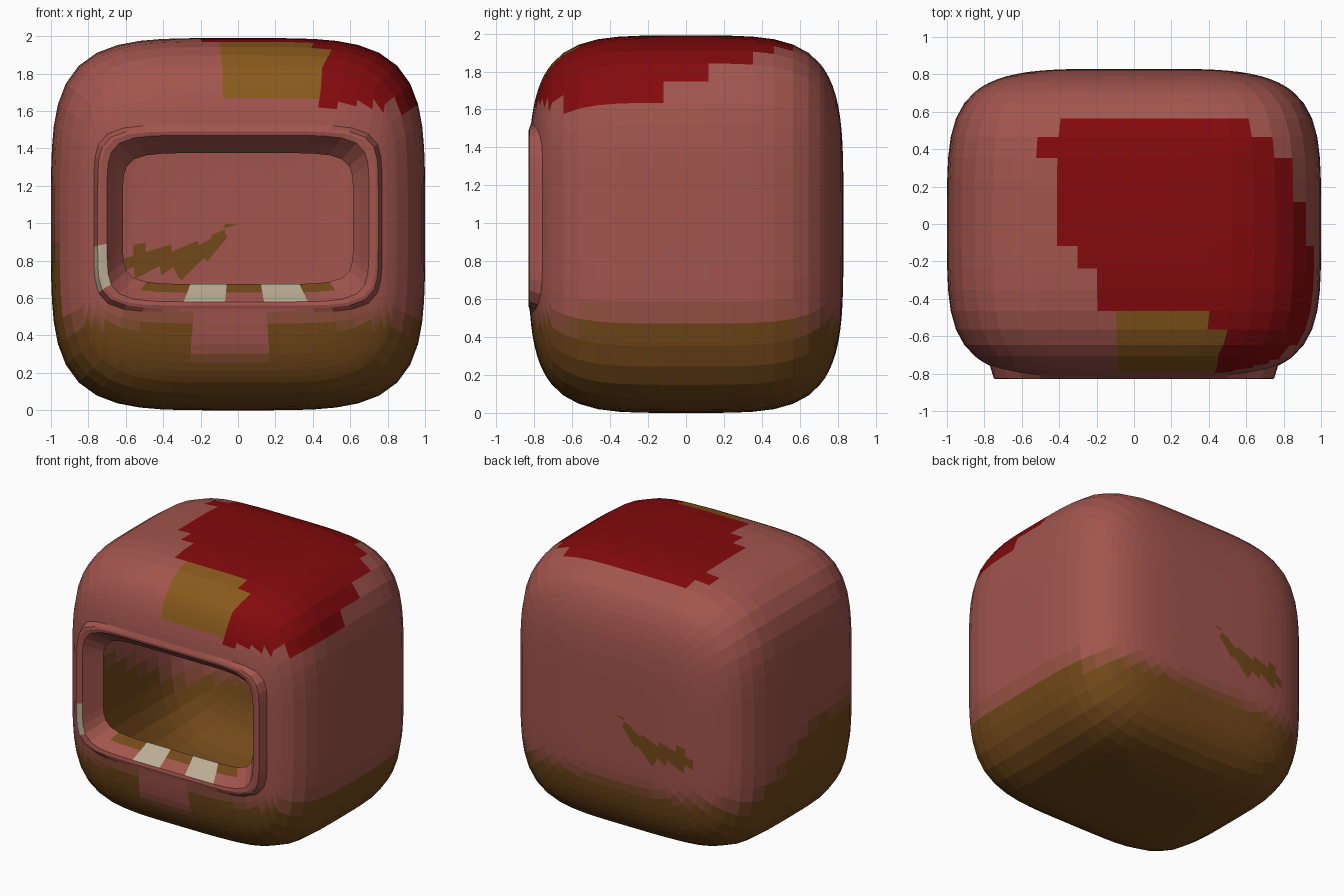
import bpy, bmesh, math
from mathutils import Vector

if "Cube" in bpy.data.objects:
    bpy.data.objects.remove(bpy.data.objects["Cube"])

N = 64                       # columns round the shell
EXP = 4.3                    # squareness of the body
HALF = Vector((1.0, 0.83, 0.995))
CZ = 0.995                   # body centre height
FZ = 1.025                   # window centre height

PINK, BROWN = (0.36, 0.09, 0.075), (0.17, 0.065, 0.010)
RED, OCHRE, CREAM = (0.23, 0.003, 0.004), (0.25, 0.10, 0.012), (0.50, 0.42, 0.30)


def unit_loop(exp):
    pts = []
    for k in range(N):
        a = 2 * math.pi * k / N
        c, s = math.cos(a), math.sin(a)
        r = (abs(c) ** exp + abs(s) ** exp) ** (-1 / exp)
        pts.append((c * r, s * r))
    return pts


def on_body(q):
    # push a point out onto the rounded-box surface
    d = sum(abs(v) ** EXP for v in q) ** (1 / EXP)
    return Vector((q[0] / d * HALF.x, q[1] / d * HALF.y, CZ + q[2] / d * HALF.z))


def inside(x, y, poly):
    hit = False
    for (x1, y1), (x2, y2) in zip(poly, poly[1:] + poly[:1]):
        if (y1 > y) != (y2 > y) and x < (x2 - x1) * (y - y1) / (y2 - y1) + x1:
            hit = not hit
    return hit


def mix(a, b, t):
    t = round(max(0, min(1, t)) * 4) / 4
    return tuple(p + (q - p) * t for p, q in zip(a, b))


RED_PATCH = [(-.47, .45), (-.15, .63), (.45, .63), (.72, .5), (.85, .2), (1.1, 0),
             (1.1, -.9), (.42, -.9), (.5, -.68), (.35, -.5), (-.12, -.5), (-.38, -.05), (-.45, .1)]
BACK_PATCH = [(-.6, .72), (-.25, .74), (-.1, .86), (-.04, 1.0), (-.2, .88), (-.58, .87)]


def body_colour(p):
    x, y, z = p
    if z > 1.68 and -.1 < x < .45 and y < -.5:
        return OCHRE
    if z > 1.62 + max(0, y + .3) * .36 and inside(x, y, RED_PATCH):
        return RED
    if y > .7 and inside(x, z, BACK_PATCH):
        return BROWN
    edge = .50
    if x < -.93:                                   # stain climbs the left side
        edge = min(.9, .5 + max(0, .6 - y) * .6)
    if y < -.55 and -.24 < x < .14:                # clean notch below the window
        edge = .30
    return mix(PINK, BROWN, (edge + .07 - z) / .14)


def frame_colour(p):
    x, y, z = p
    if .585 < z < .665 and y < -.72 and (-.26 < x < -.04 or .12 < x < .36):
        return CREAM
    if x < -.70 and .66 < z < .88:
        return CREAM
    if z < .675 and y > -.745:
        return BROWN
    return PINK


materials = {}


def material(col):
    if col not in materials:
        m = bpy.data.materials.new("paint_%d" % len(materials))
        m.diffuse_color = (*col, 1)
        m.use_nodes = True
        m.node_tree.nodes["Principled BSDF"].inputs["Base Color"].default_value = m.diffuse_color
        materials[col] = m
    return materials[col]


def loft(name, rings, colour, cap=None):
    bm = bmesh.new()
    loops = [[bm.verts.new(p) for p in ring] for ring in rings]
    for a, b in zip(loops, loops[1:]):
        for k in range(N):
            j = (k + 1) % N
            bm.faces.new((a[k], a[j], b[j], b[k]))
    if cap is not None:
        tip = bm.verts.new(cap)
        for k in range(N):
            bm.faces.new((loops[-1][k], loops[-1][(k + 1) % N], tip))
    bm.normal_update()
    # make the outside face outward
    if cap is not None and bm.faces[:][-1].normal.y < 0 or cap is None and \
            sum(f.normal.y * f.calc_area() for f in bm.faces) > 0:
        bmesh.ops.reverse_faces(bm, faces=bm.faces[:])
    me = bpy.data.meshes.new(name)
    slots = {}
    for f in bm.faces:
        col = colour(f.calc_center_median())
        if col not in slots:
            slots[col] = len(slots)
            me.materials.append(material(col))
        f.material_index = slots[col]
    bm.to_mesh(me)
    bm.free()
    ob = bpy.data.objects.new(name, me)
    bpy.context.collection.objects.link(ob)
    return ob


outline = unit_loop(EXP)
window = unit_loop(7)


def frame_base(w, h):
    # window outline laid on the body surface
    pts = []
    for u, v in window:
        fx, fz = u * w / HALF.x, (FZ - CZ + v * h) / HALF.z
        y = (1 - abs(fx) ** EXP - abs(fz) ** EXP) ** (1 / EXP)
        pts.append((fx / y, fz / y))
    return pts


# hollow shell: front from window edge to crest, sides, then back to a centre point
start = frame_base(.77, .50)
rings = []
for i in range(8):
    t = i / 8
    rings.append([on_body((s[0] + (o[0] - s[0]) * t, -1, s[1] + (o[1] - s[1]) * t))
                  for s, o in zip(start, outline)])
for i in range(15):
    y = -1 + 2 * i / 14
    rings.append([on_body((o[0], y, o[1])) for o in outline])
for i in range(13, 0, -1):
    rings.append([on_body((o[0] * i / 14, 1, o[1] * i / 14)) for o in outline])
loft("shell", rings, body_colour, cap=(0, HALF.y, CZ))

# raised window frame with a lip sloping inward
frame = [[on_body((q[0], -1, q[1])) for q in start]]
for w, h, y in ((.75, .48, -.825), (.735, .465, -.83), (.70, .445, -.825),
                (.655, .395, -.755), (.615, .35, -.70)):
    frame.append([Vector((u * w, y, FZ + v * h)) for u, v in window])
loft("window_frame", frame, frame_colour)
